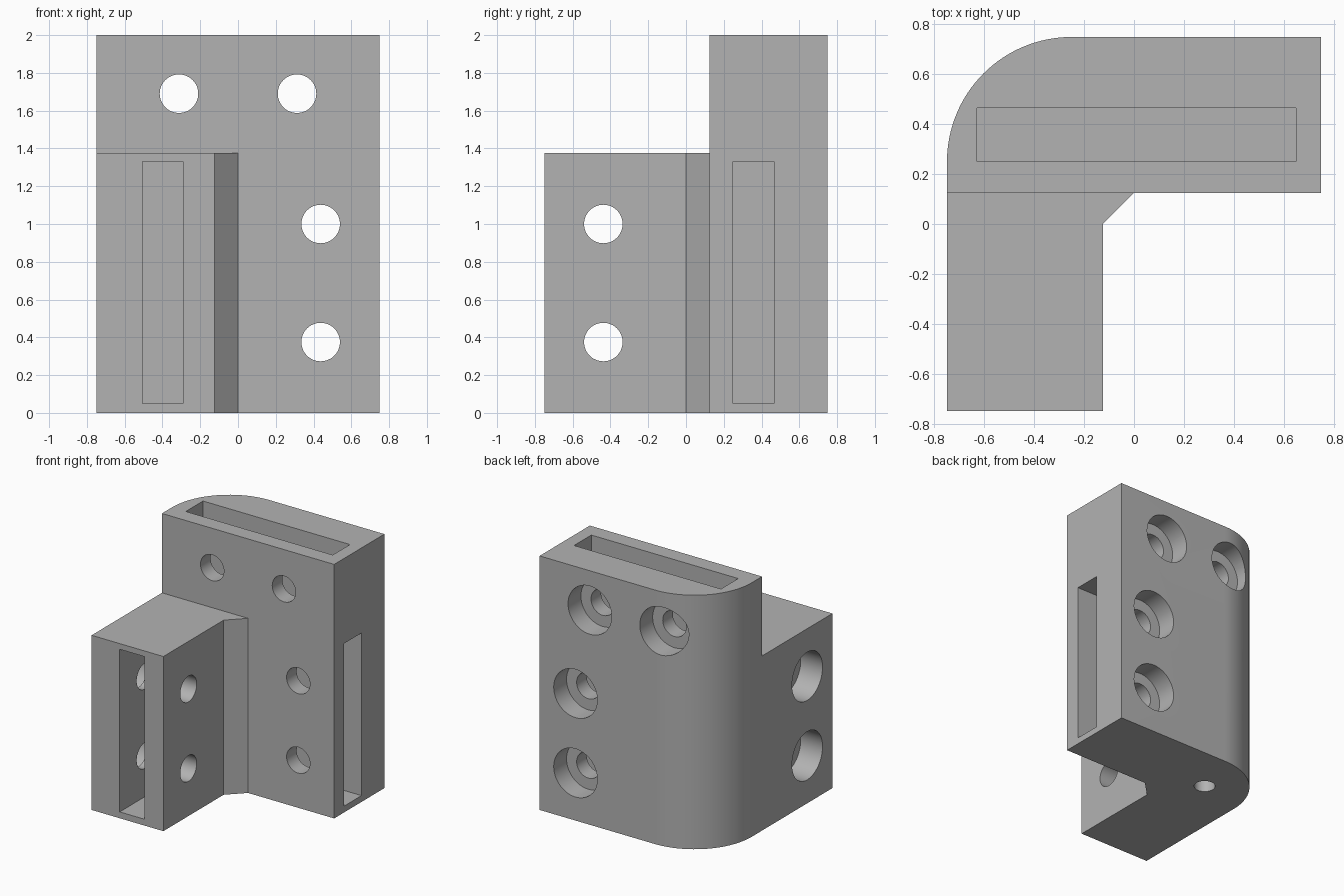
import bpy
import bmesh
import math
from mathutils import Matrix, Vector

old = bpy.data.objects.get("Cube")
if old:
    bpy.data.objects.remove(old, do_unlink=True)

grey = bpy.data.materials.new("mid_grey")
grey.use_nodes = True
colour = (0.45, 0.45, 0.45, 1)
grey.diffuse_color = colour
grey.node_tree.nodes["Principled BSDF"].inputs["Base Color"].default_value = colour


def make_object(name, bm):
    bmesh.ops.recalc_face_normals(bm, faces=bm.faces)
    mesh = bpy.data.meshes.new(name)
    bm.to_mesh(mesh)
    bm.free()
    mesh.materials.append(grey)
    obj = bpy.data.objects.new(name, mesh)
    bpy.context.collection.objects.link(obj)
    return obj


def box(name, low, high):
    low, high = Vector(low), Vector(high)
    bm = bmesh.new()
    bmesh.ops.create_cube(bm, size=1, matrix=Matrix.Translation((low + high) / 2)
                          @ Matrix.Diagonal((*(high - low), 1)))
    return make_object(name, bm)


def rod(name, start, end, radius):
    start, end = Vector(start), Vector(end)
    axis = end - start
    turn = axis.to_track_quat('Z', 'Y').to_matrix().to_4x4()
    bm = bmesh.new()
    bmesh.ops.create_cone(bm, cap_ends=True, segments=48, radius1=radius, radius2=radius,
                          depth=axis.length,
                          matrix=Matrix.Translation((start + end) / 2) @ turn)
    return make_object(name, bm)


# L-shaped block with a rounded outer corner and chamfered inner corner
H, T, TOP, STEP = 0.75, 0.125, 2.0, 1.375
ROUND = 0.5
arc = [(ROUND - H - ROUND * math.cos(a), H - ROUND + ROUND * math.sin(a))
       for a in (math.radians(90 * i / 32) for i in range(33))]
outline = arc + [(H, H), (H, T), (0, T), (-T, 0), (-T, -H), (-H, -H)]
bm = bmesh.new()
base = bm.faces.new([bm.verts.new((x, y, 0)) for x, y in outline])
raised = bmesh.ops.extrude_face_region(bm, geom=[base])
bmesh.ops.translate(bm, vec=(0, 0, TOP),
                    verts=[v for v in raised["geom"] if isinstance(v, bmesh.types.BMVert)])
bracket = make_object("corner_bracket", bm)

# Step that lowers the front leg
cutters = [box("leg_step", (-1, -1, STEP), (1, T, 2.5))]

# Slots in the top, side and leg end
cutters += [
    box("top_slot", (-0.63, 0.25, STEP + 0.01), (0.65, 0.465, 2.2)),
    box("side_slot", (0.125, 0.25, 0.05), (1, 0.465, 1.33)),
    box("leg_slot", (-0.505, -1, 0.05), (-0.29, -0.125, 1.33)),
]

# Counterbored screw holes through the back wall
for x, z in ((-0.3125, 1.69), (0.3125, 1.69), (0.4375, 1.0), (0.4375, 0.375)):
    cutters.append(rod("screw_hole", (x, -0.1, z), (x, 1, z), 0.102))
    cutters.append(rod("screw_head", (x, 0.59, z), (x, 1, z), 0.19))

# Counterbored screw holes through the leg
for z in (1.0, 0.375):
    cutters.append(rod("leg_screw_hole", (-1, -0.4375, z), (0.1, -0.4375, z), 0.102))
    cutters.append(rod("leg_screw_head", (-1, -0.4375, z), (-0.56, -0.4375, z), 0.19))

# Blind hole under the corner
cutters.append(rod("bottom_hole", (-0.37, 0.37, -0.2), (-0.37, 0.37, 0.6), 0.078))

bpy.ops.object.select_all(action='DESELECT')
bpy.context.view_layer.objects.active = bracket
bracket.select_set(True)
for cutter in cutters:
    cutter.hide_render = True
    mod = bracket.modifiers.new(cutter.name, 'BOOLEAN')
    mod.operation = 'DIFFERENCE'
    mod.solver = 'EXACT'
    mod.object = cutter
    bpy.ops.object.modifier_apply(modifier=mod.name)
    bpy.data.objects.remove(cutter, do_unlink=True)

bpy.ops.object.shade_smooth_by_angle(angle=math.radians(30))
